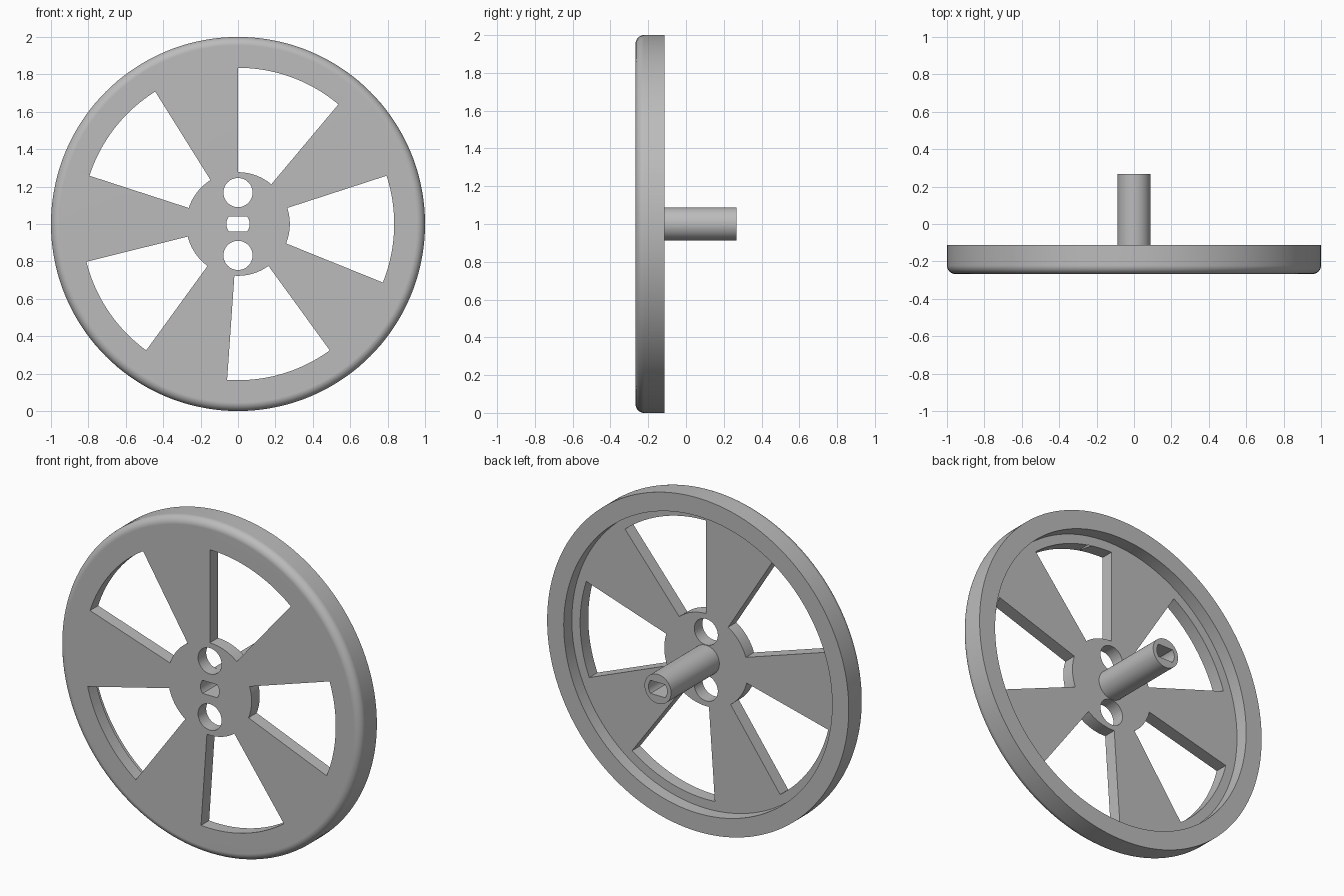
import bpy, bmesh
from math import radians, sin, cos, pi, asin
from mathutils import Matrix, Vector

cube = bpy.data.objects.get("Cube")
if cube:
    bpy.data.objects.remove(cube, do_unlink=True)

FRONT, RIM_BACK, WEB_BACK, STEM_END = -0.267, -0.113, -0.19, 0.267
CENTRE = Vector((0, 0, 1))


def make_object(name, bm):
    bmesh.ops.recalc_face_normals(bm, faces=bm.faces)
    mesh = bpy.data.meshes.new(name)
    bm.to_mesh(mesh)
    bm.free()
    obj = bpy.data.objects.new(name, mesh)
    bpy.context.collection.objects.link(obj)
    obj.location = CENTRE
    return obj


def arc(radius, start, end, steps):
    """Points (x, z) on an arc, angles in degrees."""
    angles = [radians(start + (end - start) * i / steps) for i in range(steps + 1)]
    return [(radius * cos(a), radius * sin(a)) for a in angles]


def cutter(name, outline, y0=-0.4, y1=0.0):
    """Prism along y from an (x, z) outline."""
    bm = bmesh.new()
    face = bm.faces.new([bm.verts.new((x, y0, z)) for x, z in outline])
    new = bmesh.ops.extrude_face_region(bm, geom=[face])["geom"]
    verts = [v for v in new if isinstance(v, bmesh.types.BMVert)]
    bmesh.ops.translate(bm, verts=verts, vec=(0, y1 - y0, 0))
    obj = make_object(name, bm)
    obj.hide_render = True
    obj.hide_viewport = True
    return obj


# Turned body: rounded rim, recessed web and central stem
fillet = 0.045
profile = [(0, FRONT)]
profile += [(1 - fillet + x, FRONT + fillet + y) for x, y in arc(fillet, -90, 0, 8)]
profile += [(1, RIM_BACK), (0.89, RIM_BACK), (0.89, WEB_BACK),
            (0.088, WEB_BACK), (0.088, STEM_END), (0, STEM_END)]
bm = bmesh.new()
verts = [bm.verts.new((r, y, 0)) for r, y in profile]
edges = [bm.edges.new(pair) for pair in zip(verts, verts[1:])]
bmesh.ops.spin(bm, geom=verts + edges, cent=(0, 0, 0), axis=(0, 1, 0),
               angle=2 * pi, steps=144, use_duplicate=False)
bmesh.ops.remove_doubles(bm, verts=bm.verts, dist=1e-5)
wheel = make_object("wheel", bm)

# Cutters: five windows, two round holes and the flat-sided bore
cutters = []
for i in range(5):
    a = 50 + 72 * i
    outline = arc(0.835, a, a + 40, 24) + arc(0.277, a + 40, a, 16)
    cutters.append(cutter("window_cutter", outline))
for side in (1, -1):
    outline = [(x, z + side * 0.168) for x, z in arc(0.078, 0, 360, 48)[:-1]]
    cutters.append(cutter("hole_cutter", outline))
flat = asin(0.039 / 0.062) * 180 / pi
bore = arc(0.062, -flat, flat, 12) + arc(0.062, 180 - flat, 180 + flat, 12)
cutters.append(cutter("bore_cutter", bore, y1=0.4))

bpy.context.view_layer.objects.active = wheel
wheel.select_set(True)
for c in cutters:
    mod = wheel.modifiers.new("cut", "BOOLEAN")
    mod.operation = "DIFFERENCE"
    mod.solver = "EXACT"
    mod.object = c
    bpy.ops.object.modifier_apply(modifier=mod.name)
    bpy.data.objects.remove(c, do_unlink=True)

# Grey finish with smooth curves and flat faces
grey = bpy.data.materials.new("grey")
grey.use_nodes = True
colour = (0.5, 0.5, 0.5, 1)
grey.diffuse_color = colour
grey.node_tree.nodes["Principled BSDF"].inputs["Base Color"].default_value = colour
wheel.data.materials.clear()
wheel.data.materials.append(grey)
bpy.ops.object.shade_smooth_by_angle(angle=radians(30))
weighted = wheel.modifiers.new("weighted_normals", "WEIGHTED_NORMAL")
weighted.keep_sharp = True
